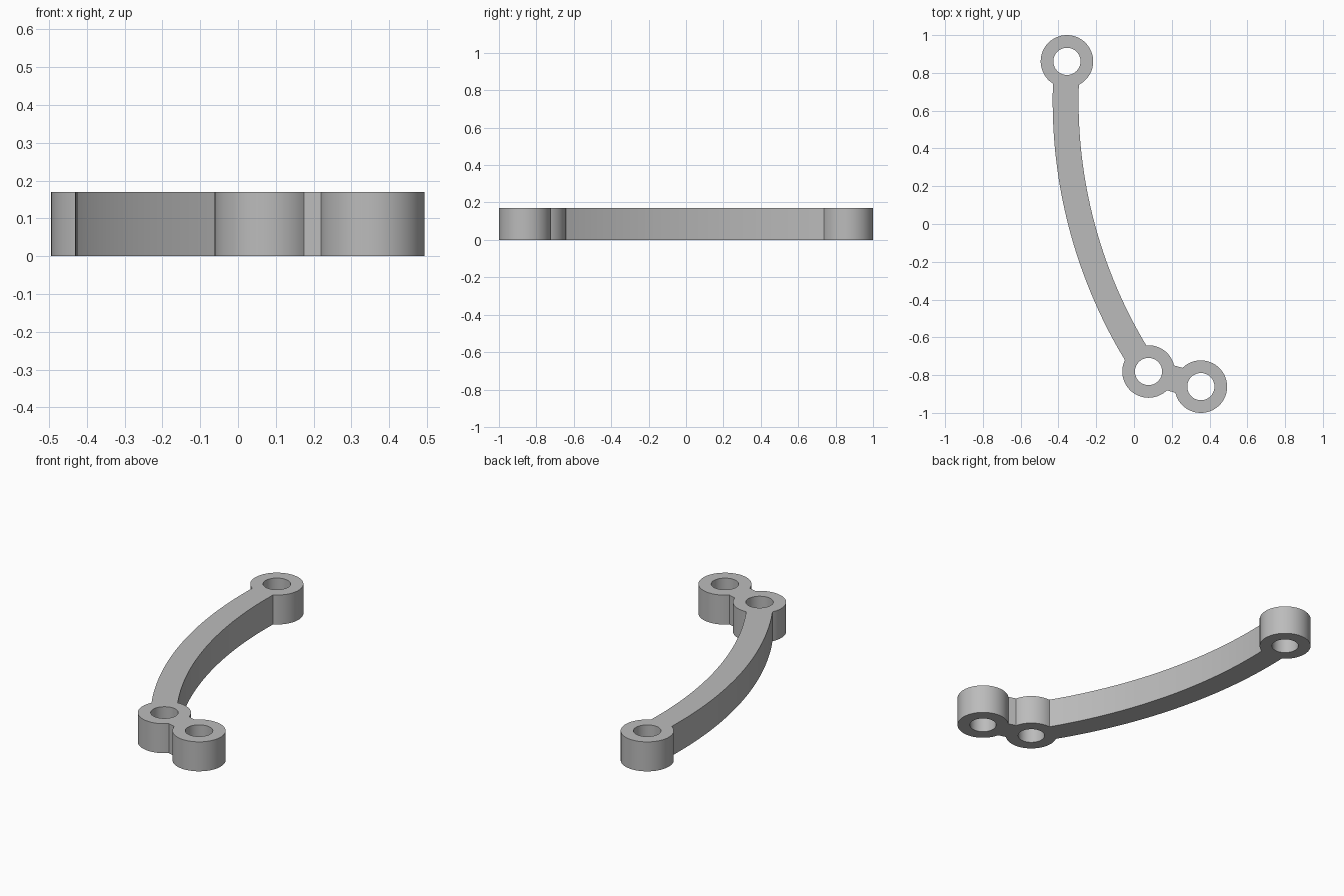
import bpy, bmesh
from math import atan2, asin, cos, sin, sqrt, tau, pi, radians
from mathutils import Vector

if "Cube" in bpy.data.objects:
    bpy.data.objects.remove(bpy.data.objects["Cube"], do_unlink=True)

HEIGHT = 0.17
OUTER, BORE = 0.139, 0.072
HALF_WIDTH = 0.0685
far_eye = Vector((-0.355, 0.861))
mid_eye = Vector((0.077, -0.781))
end_eye = Vector((0.354, -0.861))
bend_centre, bend_radius = Vector((2.218, 0.65)), 2.58


def arc(centre, radius, start, end, step=radians(5)):
    """Counter-clockwise arc from start to end angle."""
    sweep = (end - start) % tau or tau
    n = max(2, round(sweep / step))
    return [centre + radius * Vector((cos(start + sweep * i / n), sin(start + sweep * i / n)))
            for i in range(n + 1)]


def bend_x(radius, y):
    return bend_centre.x - sqrt(radius ** 2 - (y - bend_centre.y) ** 2)


def arm_edge(radius, y_start, y_end, n=28):
    """Points of one curved arm edge between its two joins."""
    ys = [y_start + (y_end - y_start) * i / n for i in range(1, n)]
    return [Vector((bend_x(radius, y), y)) for y in ys]


def join_angle(eye, radius, y):
    return atan2(y - eye.y, bend_x(radius, y) - eye.x)


# Where the arm edges and the short link meet the eyes
left_r, right_r = bend_radius + HALF_WIDTH, bend_radius - HALF_WIDTH
left_top, left_low = 0.745, -0.72
right_top, right_low = 0.737, -0.643
link = atan2(end_eye.y - mid_eye.y, end_eye.x - mid_eye.x)
spread = asin(HALF_WIDTH / OUTER)

# Outer outline, counter-clockwise
outline = arc(far_eye, OUTER, join_angle(far_eye, right_r, right_top),
              join_angle(far_eye, left_r, left_top))
outline += arm_edge(left_r, left_top, left_low)
outline += arc(mid_eye, OUTER, join_angle(mid_eye, left_r, left_low), link - spread)
outline += arc(end_eye, OUTER, link + pi + spread, link + pi - spread)
outline += arc(mid_eye, OUTER, link + spread, join_angle(mid_eye, right_r, right_low))
outline += arm_edge(right_r, right_low, right_top)

# Outline and three bores, filled and extruded to a solid
bm = bmesh.new()
loops = [outline] + [arc(eye, BORE, 0, tau)[:-1] for eye in (far_eye, mid_eye, end_eye)]
for loop in loops:
    verts = [bm.verts.new((p.x, p.y, 0)) for p in loop]
    for i, v in enumerate(verts):
        bm.edges.new((verts[i - 1], v))
bmesh.ops.triangle_fill(bm, edges=bm.edges[:], use_beauty=True, normal=(0, 0, 1))
top = bmesh.ops.extrude_face_region(bm, geom=bm.faces[:], use_keep_orig=True)
bmesh.ops.translate(bm, vec=(0, 0, HEIGHT),
                    verts=[g for g in top["geom"] if isinstance(g, bmesh.types.BMVert)])
bmesh.ops.recalc_face_normals(bm, faces=bm.faces[:])

mesh = bpy.data.meshes.new("curved_link_arm")
bm.to_mesh(mesh)
bm.free()
arm = bpy.data.objects.new("curved_link_arm", mesh)
bpy.context.collection.objects.link(arm)

# Plain grey finish
grey = bpy.data.materials.new("plain_grey")
grey.use_nodes = True
colour = (0.5, 0.5, 0.5, 1)
grey.diffuse_color = colour
grey.node_tree.nodes["Principled BSDF"].inputs["Base Color"].default_value = colour
mesh.materials.append(grey)

bpy.context.view_layer.objects.active = arm
arm.select_set(True)
bpy.ops.object.shade_smooth_by_angle(angle=radians(30))
